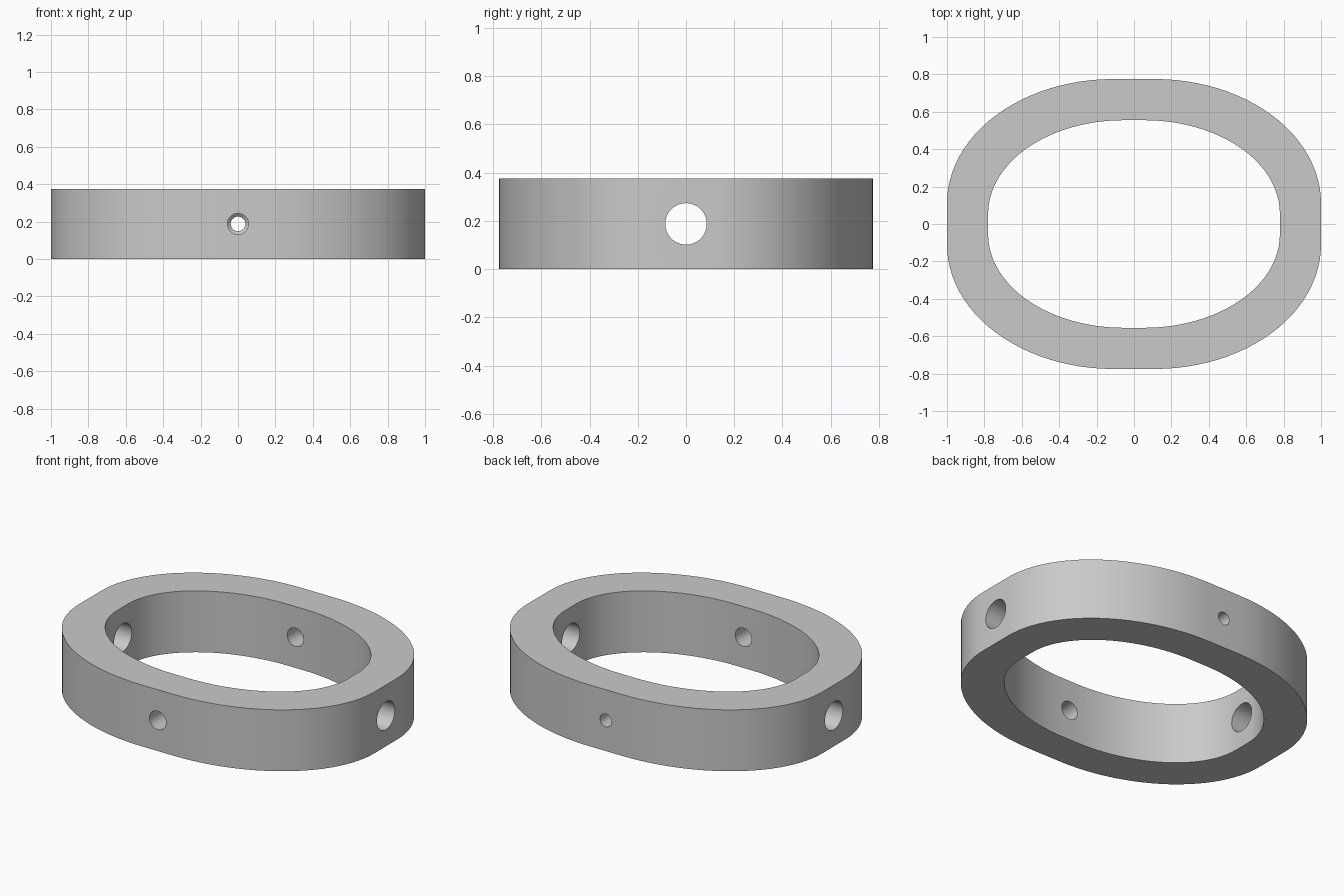
import bpy, bmesh
from math import cos, sin, pi, radians
from mathutils import Matrix

cube = bpy.data.objects.get("Cube")
if cube:
    bpy.data.objects.remove(cube, do_unlink=True)

H = 0.375

grey = bpy.data.materials.new("light grey")
grey.use_nodes = True
colour = (0.59, 0.59, 0.59, 1)
grey.diffuse_color = colour
grey.node_tree.nodes["Principled BSDF"].inputs["Base Color"].default_value = colour


def oval(hx, hy, flat, n=24):
    """Oval with four flats of the given half length and elliptical corners."""
    pts = []
    for q, (sx, sy) in enumerate([(1, 1), (-1, 1), (-1, -1), (1, -1)]):
        for i in range(n + 1):
            a = q * pi / 2 + i * pi / 2 / n
            pts.append((sx * flat + (hx - flat) * cos(a), sy * flat + (hy - flat) * sin(a)))
    return pts


def finish(bm, name):
    bmesh.ops.recalc_face_normals(bm, faces=bm.faces)
    mesh = bpy.data.meshes.new(name)
    bm.to_mesh(mesh)
    bm.free()
    mesh.materials.append(grey)
    ob = bpy.data.objects.new(name, mesh)
    bpy.context.collection.objects.link(ob)
    return ob


def bridge(bm, a, b):
    for i in range(len(a)):
        j = (i + 1) % len(a)
        bm.faces.new((a[i], a[j], b[j], b[i]))


def drill(name, profile, turn, n=48):
    """Turned cutter along y from (distance, radius) steps, turned about z."""
    bm = bmesh.new()
    rings = [[bm.verts.new((r * cos(2 * pi * i / n), y, H / 2 + r * sin(2 * pi * i / n)))
              for i in range(n)] for y, r in profile]
    for a, b in zip(rings, rings[1:]):
        bridge(bm, a, b)
    bm.faces.new(rings[0])
    bm.faces.new(rings[-1])
    bm.transform(Matrix.Rotation(turn, 4, "Z"))
    ob = finish(bm, name)
    ob.hide_render = True
    return ob


# Oval band: outer and inner walls joined by flat rims
bm = bmesh.new()
loops = [[bm.verts.new((x, y, z)) for x, y in pts]
         for pts in (oval(1.0, 0.775, 0.11), oval(0.78, 0.555, 0.055)) for z in (0, H)]
out_low, out_top, in_low, in_top = loops
for a, b in ((out_low, out_top), (out_top, in_top), (in_top, in_low), (in_low, out_low)):
    bridge(bm, a, b)
band = finish(bm, "oval_band")

# Straight side bore, and a front bore that steps down inside the back wall
holes = [
    drill("side_bore", [(-1.2, 0.086), (1.2, 0.086)], pi / 2),
    drill("front_bore", [(-1, 0.056), (0.67, 0.056), (0.685, 0.039), (1, 0.039)], 0),
]
bpy.ops.object.select_all(action="DESELECT")
band.select_set(True)
bpy.context.view_layer.objects.active = band
for hole in holes:
    mod = band.modifiers.new(hole.name, "BOOLEAN")
    mod.object = hole
    mod.solver = "EXACT"
    bpy.ops.object.modifier_apply(modifier=mod.name)
    bpy.data.objects.remove(hole, do_unlink=True)
bpy.ops.object.shade_smooth_by_angle(angle=radians(25))
